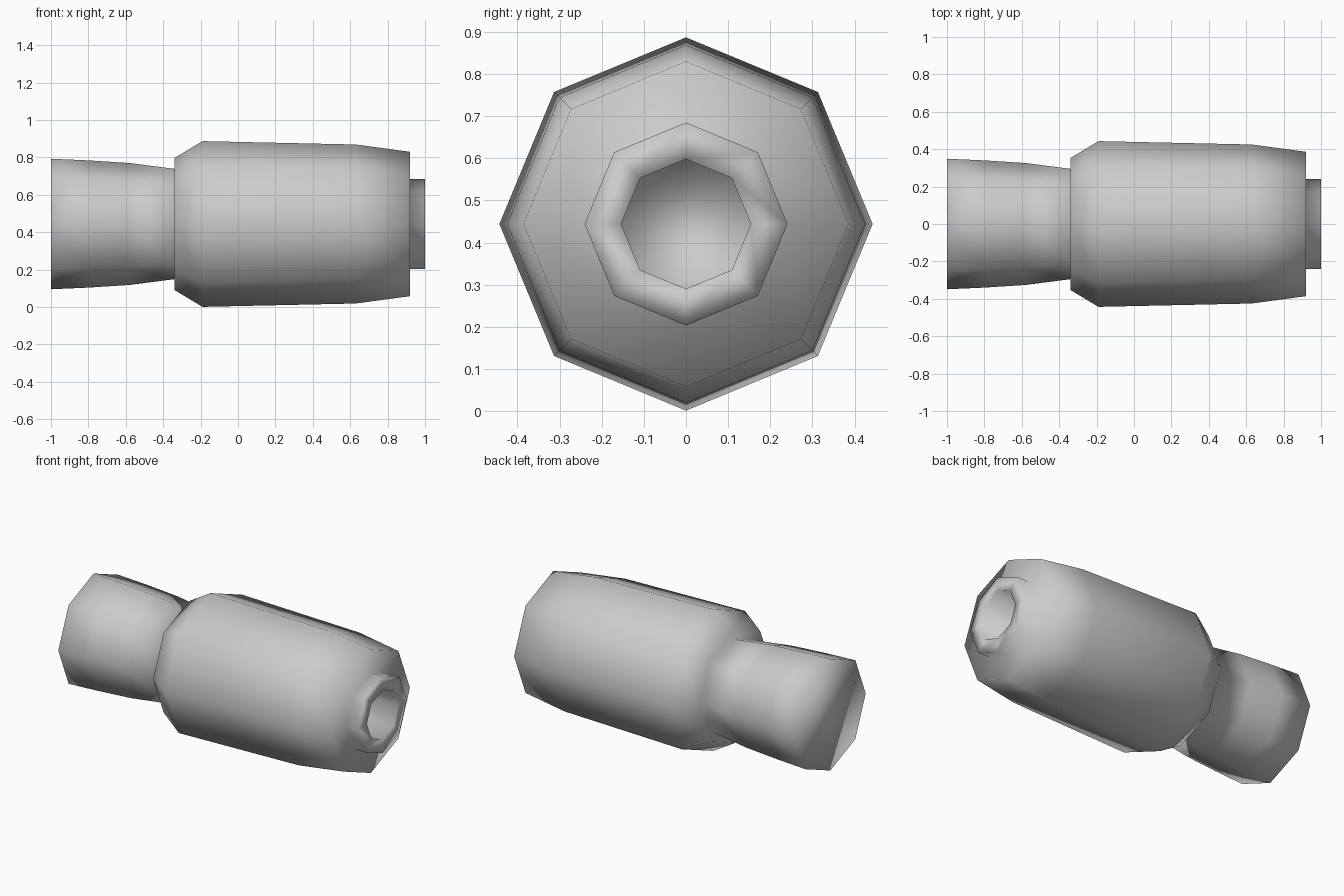
import bpy, bmesh
from math import sin, cos, pi

if "Cube" in bpy.data.objects:
    bpy.data.objects.remove(bpy.data.objects["Cube"])

SIDES = 8
CENTRE_Z = 0.444


def lathe_x(name, profile):
    """Spin (x, radius) points around the x axis as an octagon, capping both ends."""
    bm = bmesh.new()
    rings = []
    for x, r in profile:
        rings.append([bm.verts.new((x, r * cos(2 * pi * i / SIDES), r * sin(2 * pi * i / SIDES)))
                      for i in range(SIDES)])
    for a, b in zip(rings, rings[1:]):
        for i in range(SIDES):
            j = (i + 1) % SIDES
            bm.faces.new((a[i], a[j], b[j], b[i]))
    bm.faces.new(rings[0])
    bm.faces.new(rings[-1])
    bmesh.ops.recalc_face_normals(bm, faces=bm.faces)
    for f in bm.faces:
        f.smooth = True
    me = bpy.data.meshes.new(name)
    bm.to_mesh(me)
    bm.free()
    ob = bpy.data.objects.new(name, me)
    ob.location.z = CENTRE_Z
    bpy.context.collection.objects.link(ob)
    return ob


# One continuous shell: flared rear neck, barrel, nozzle and its bore
lathe_x("octagonal_barrel", [
    (-1.0, 0.349), (-0.80, 0.340), (-0.58, 0.326), (-0.34, 0.295),   # rear neck
    (-0.34, 0.353), (-0.19, 0.443), (0.63, 0.425), (0.92, 0.386),    # barrel
    (0.92, 0.241), (1.0, 0.241),                                     # nozzle
    (1.0, 0.154), (0.70, 0.154),                                     # bore
])
